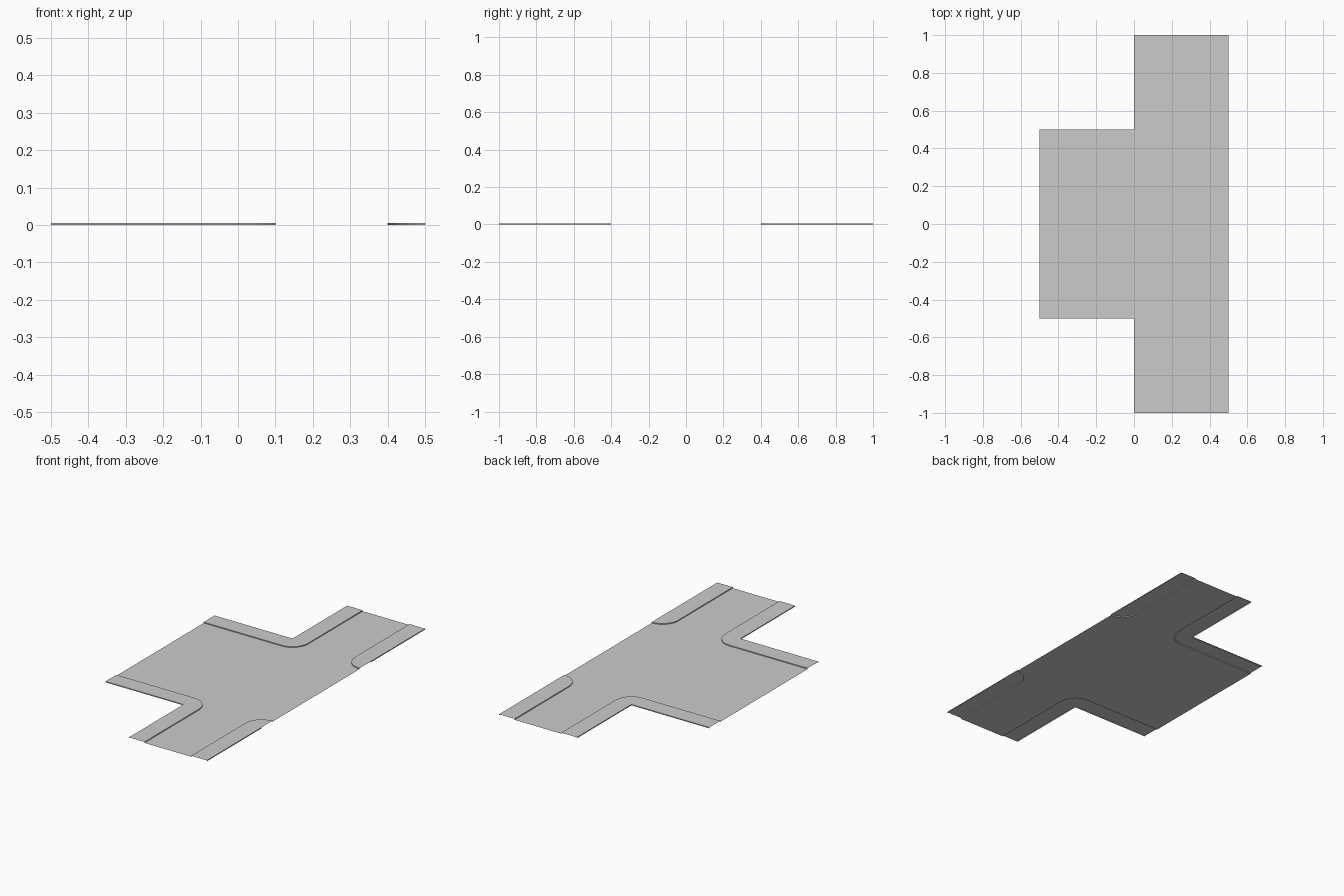
import bpy, bmesh
from math import radians, cos, sin

if "Cube" in bpy.data.objects:
    bpy.data.objects.remove(bpy.data.objects["Cube"])

H = 0.0055   # pavement height above road
SEG = 10     # segments per rounded kerb corner


def arc(cx, cy, a0, a1, r=0.1):
    angles = [radians(a0 + (a1 - a0) * i / SEG) for i in range(SEG + 1)]
    return [(cx + r * cos(a), cy + r * sin(a)) for a in angles]


def mirrored_object(name, bm):
    bmesh.ops.remove_doubles(bm, verts=bm.verts, dist=1e-5)
    mesh = bpy.data.meshes.new(name)
    bm.to_mesh(mesh)
    bm.free()
    obj = bpy.data.objects.new(name, mesh)
    bpy.context.collection.objects.link(obj)
    mirror = obj.modifiers.new("mirror", 'MIRROR')
    mirror.use_axis = (False, True, False)
    return obj


def face(bm, pts):
    bm.faces.new([bm.verts.new(p) for p in pts])


def pavement(name, inner, outer):
    # Raised top with a kerb wall and an outer wall; ends stay open at tile seams
    bm = bmesh.new()
    face(bm, [(x, y, H) for x, y in inner + outer])
    for path in (inner, outer):
        for p, q in zip(path, path[1:]):
            face(bm, [(*p, 0), (*q, 0), (*q, H), (*p, H)])
    return mirrored_object(name, bm)


# Kerb lines on the +y half
junction_kerb = [(-0.5, 0.4)] + arc(0, 0.5, -90, 0) + [(0.1, 1)]
side_kerb = [(0.4, 1)] + arc(0.5, 0.5, 180, 270)

# Road surface between the kerbs
bm = bmesh.new()
outline = [(-0.5, 0), (0.5, 0)] + side_kerb[::-1] + junction_kerb[::-1]
face(bm, [(x, y, 0) for x, y in outline])
mirrored_object("road_surface", bm)

# Pavements
pavement("corner_pavement", junction_kerb, [(0, 1), (0, 0.5), (-0.5, 0.5)])
pavement("side_pavement", side_kerb, [(0.5, 0.5), (0.5, 1)])
